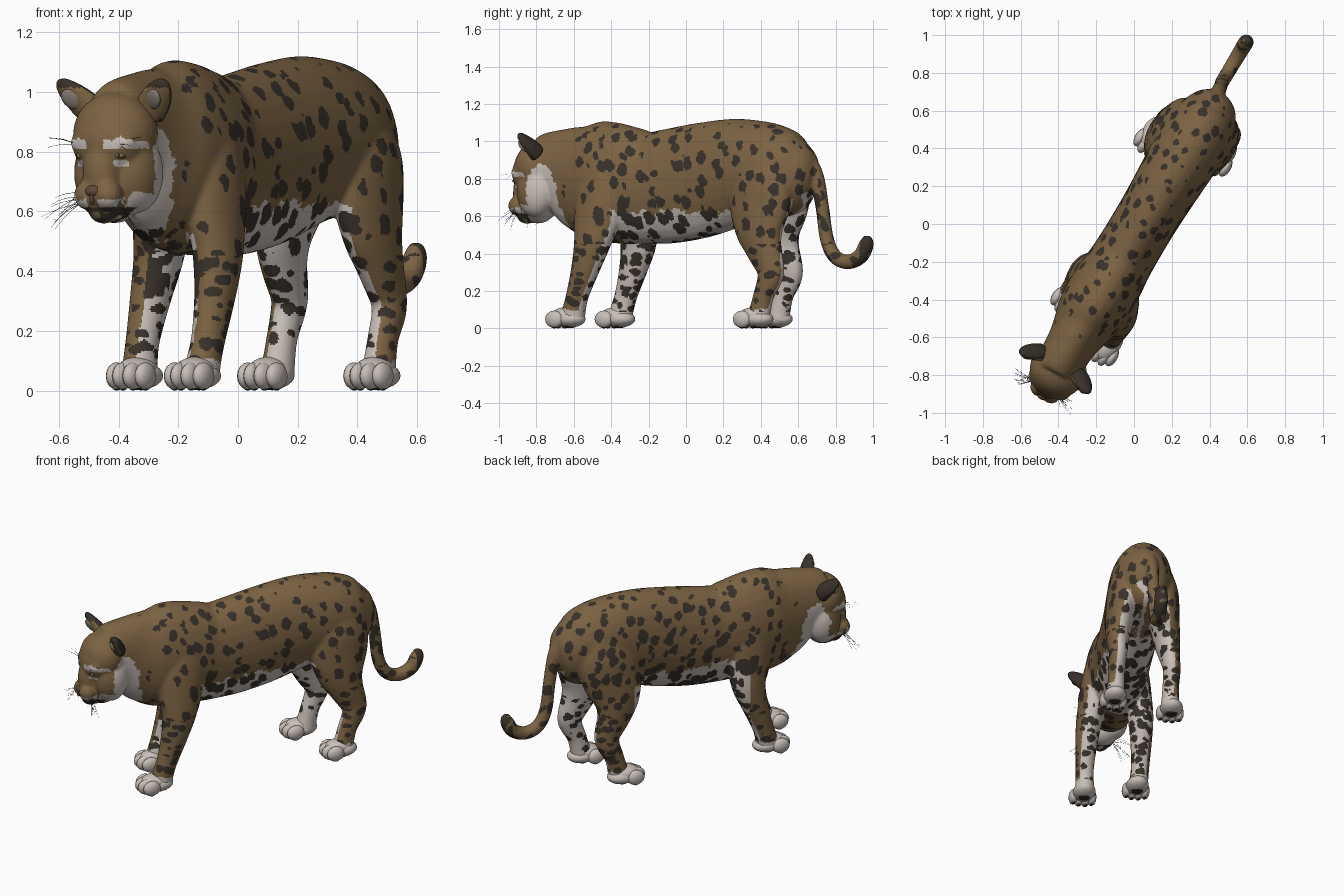
import bpy, bmesh, math, random
from mathutils import Vector, Matrix, noise

random.seed(4)
if "Cube" in bpy.data.objects:
    bpy.data.objects.remove(bpy.data.objects["Cube"])

# The animal is built along its own y axis, then turned to stand diagonally
PLACE = Matrix.Translation((0.05, 0, 0)) @ Matrix.Rotation(math.radians(-31), 4, 'Z')


def material(name, rgb):
    m = bpy.data.materials.new(name)
    m.use_nodes = True
    m.diffuse_color = (*rgb, 1)
    bsdf = m.node_tree.nodes["Principled BSDF"]
    bsdf.inputs["Base Color"].default_value = (*rgb, 1)
    bsdf.inputs["Roughness"].default_value = 0.8
    return m


TAN = material("tan fur", (0.20, 0.125, 0.055))
WHITE = material("pale fur", (0.58, 0.52, 0.48))
DARK = material("dark fur", (0.040, 0.031, 0.023))
PAD = material("paw pad", (0.03, 0.022, 0.02))
NOSE = material("nose skin", (0.12, 0.065, 0.045))
EYE = material("amber eye", (0.25, 0.17, 0.06))
EAR = material("inner ear", (0.24, 0.20, 0.17))


def add_object(name, data, *mats):
    ob = bpy.data.objects.new(name, data)
    bpy.context.collection.objects.link(ob)
    for m in mats:
        data.materials.append(m)
    ob.matrix_world = PLACE
    return ob


def finish(name, bm, *mats):
    me = bpy.data.meshes.new(name)
    bmesh.ops.recalc_face_normals(bm, faces=bm.faces)
    for f in bm.faces:
        f.smooth = True
    bm.to_mesh(me)
    bm.free()
    return add_object(name, me, *mats)


def ball(bm, centre, radii, rot=None, seg=24):
    m = Matrix.Translation(centre) @ (rot or Matrix()) @ Matrix.Diagonal((*radii, 1))
    bmesh.ops.create_uvsphere(bm, u_segments=seg, v_segments=seg // 2, radius=1, matrix=m)


def tube(bm, stations, steps=5, seg=28):
    """Smooth loft through (x, y, z, side radius, other radius)."""
    pts = [Vector(s) for s in stations]
    ext = [pts[0] * 2 - pts[1]] + pts + [pts[-1] * 2 - pts[-2]]
    line = []
    for a, b, c, d in zip(ext, ext[1:], ext[2:], ext[3:]):
        for i in range(steps):
            u = i / steps
            line.append(0.5 * (2 * b + (c - a) * u + (2 * a - 5 * b + 4 * c - d) * u * u
                               + (3 * b - a - 3 * c + d) * u ** 3))
    line.append(pts[-1])
    rings = []
    for i, p in enumerate(line):
        tangent = Vector((line[min(i + 1, len(line) - 1)] - line[max(i - 1, 0)])[:3]).normalized()
        other = tangent.cross(Vector((1, 0, 0))).normalized()
        side = other.cross(tangent)
        ring = []
        for k in range(seg):
            a = k * math.tau / seg
            ring.append(bm.verts.new(Vector(p[:3]) + side * (math.cos(a) * p[3])
                                     + other * (math.sin(a) * p[4])))
        rings.append(ring)
    for r, q in zip(rings, rings[1:]):
        for k in range(seg):
            bm.faces.new((r[k], r[(k + 1) % seg], q[(k + 1) % seg], q[k]))
    bm.faces.new(rings[0])
    bm.faces.new(rings[-1])


def leg(bm, stations, side, shift):
    moved = []
    for x, y, z, a, b in stations:
        moved.append((x * side, y + shift * min(1, (0.92 - z) / 0.45), z, a, b))
    tube(bm, moved)


body = bmesh.new()

# Trunk and neck: y, top, bottom, half width
trunk = [(-1.0, .96, .82, .06), (-.94, 1.01, .72, .11), (-.85, 1.055, .67, .125),
         (-.75, 1.083, .60, .132), (-.66, 1.1, .53, .15), (-.57, 1.112, .48, .175),
         (-.45, 1.1, .455, .185), (-.33, 1.073, .45, .18), (-.23, 1.05, .45, .17),
         (-.08, 1.07, .455, .166), (.1, 1.1, .485, .168), (.3, 1.122, .54, .178),
         (.45, 1.112, .57, .187), (.57, 1.085, .58, .182), (.68, 1.03, .60, .155),
         (.76, .96, .66, .11), (.8, .87, .74, .05)]
tube(body, [(0, y, (t + b) / 2, w, (t - b) / 2) for y, t, b, w in trunk])

# Legs
fore = [(.10, -.42, .88, .07, .11), (.122, -.45, .72, .085, .145), (.142, -.475, .56, .083, .13),
        (.158, -.492, .45, .077, .104), (.168, -.527, .32, .066, .08),
        (.171, -.573, .18, .056, .063), (.167, -.597, .1, .056, .065), (.163, -.61, .04, .06, .07)]
hind = [(.08, .55, .92, .08, .12), (.11, .55, .78, .096, .175), (.125, .538, .65, .09, .18),
        (.14, .545, .53, .08, .147), (.15, .575, .43, .068, .108), (.155, .62, .32, .056, .082),
        (.16, .617, .26, .053, .07), (.16, .582, .18, .05, .058), (.16, .56, .1, .053, .06),
        (.16, .545, .04, .058, .07)]
leg(body, fore, 1, 0)
leg(body, fore, -.88, .11)
leg(body, hind, 1, 0)
leg(body, hind, -1.15, -.085)

# Tail
tube(body, [(-.01, .74, .93, .04, .04), (-.02, .80, .82, .04, .04), (-.025, .835, .65, .037, .037),
            (-.03, .86, .48, .038, .038), (-.03, .91, .385, .039, .039),
            (-.03, .99, .355, .04, .04), (-.03, 1.07, .385, .042, .042),
            (-.03, 1.107, .45, .041, .041), (-.03, 1.115, .495, .022, .022)], seg=20)

# Head masses, turned very slightly to the left
MID = .01
ball(body, (MID, -.91, .86), (.148, .13, .14))
ball(body, (MID, -.965, .83), (.128, .085, .11))
ball(body, (MID, -1.0, .73), (.066, .062, .115))
ball(body, (MID, -.985, .605), (.052, .058, .047))
ball(body, (MID, -.92, .645), (.095, .10, .085))
for k in (-1, 1):
    ball(body, (MID + k * .075, -.89, .73), (.078, .105, .135))
    ball(body, (MID + k * .036, -1.022, .655), (.052, .052, .052))
    ball(body, (MID + k * .074, -.992, .83), (.05, .04, .03))

# Fuse into one soft skin
skin = finish("body", body)
remesh = skin.modifiers.new("fuse", 'REMESH')
remesh.mode = 'VOXEL'
remesh.voxel_size = 0.0065
remesh.use_smooth_shade = True
soften = skin.modifiers.new("soften", 'SMOOTH')
soften.factor = 0.5
soften.iterations = 26
graph = bpy.context.evaluated_depsgraph_get()
fused = bpy.data.meshes.new_from_object(skin.evaluated_get(graph))
skin.modifiers.clear()
skin.data = fused
fused.materials.clear()
for m in (TAN, WHITE, DARK):
    fused.materials.append(m)


def outward(c, n):
    return n.x * (1 if c.x > 0 else -1)


def is_pale(c, n, edge):
    x, y, z = c
    out = outward(c, n)
    if y > .78 and (z < .62 or y > .82):
        return False
    if y < -.70 and z > .54:                              # face and throat
        x = abs(x - MID)
        cheek = x > .06 and ((y + .815) / .09) ** 2 + ((z - .72) / .155) ** 2 < 1 + edge * 16
        brow = y < -.92 and .035 < x < .14 and .812 < z < .842 + edge * .4
        lip = y < -.98 and x > .02 and .615 < z < .648 + edge
        under = n.z < -.35 and z < .68 and y > -.97
        tear = y < -.97 and .06 < x < .1 and .748 < z < .772
        throat = y > -.9 and x < .1 and z < .66 + edge and n.y < -.2
        return cheek or brow or lip or under or tear or throat
    if y < -.55 and .47 < z < .72 + edge and n.y < -.4 + edge * 5 and abs(x) < .1:
        return True                                       # chest
    if z < .1 + edge * .5:
        return True
    if y > .38:                                           # hind legs and rump
        inner = .3 if z < .4 else .1
        return z < .72 + edge and (out < inner + edge * 3 or (n.y > .85 and z > .5 and abs(x) < .1))
    if y < -.36:                                          # forelegs
        return z < .60 + edge and (out < -.38 + edge * 4 + max(0, n.y) or n.y > .7)
    return z < .625 + edge


def is_dark(c, n, pale, blotch):
    x, y, z = c
    if y > 1.09 or (y > 1.0 and n.y > .2):                # tail tip
        return blotch > -.3
    if y < -.70 and z > .54:                              # mouth and chin
        return y < -.93 and (.598 < z < .614 or (z < .6 and blotch > -.1))
    if z < .09:
        return False
    if outward(c, n) < -.3 and .31 < z < .47 and y < (-.41 if x < 0 else -.5) and blotch > -.25:
        return y > -.65                                   # inner elbow patch
    size = .395
    if y < -.45 and z > .6:
        size = .34 if y > -.6 else .2
        if pale:
            size = .4
    elif pale and abs(y) < .42:
        size = .48
    elif z > 1.06:
        size = .31
    elif z < .7:
        size = .42
    stretch = 21 if z < .45 else 11.5
    p = Vector((x * 14, y * 14 + z * 3, z * stretch))
    p += Vector((0, 1, 1)) * blotch * .22
    return noise.voronoi(p)[0][0] < size


# Coat pattern
for f in fused.polygons:
    c, n = f.center.copy(), f.normal.copy()
    edge = noise.noise(c * 18) * .03 + noise.noise(c * 50) * .02
    pale = is_pale(c, n, edge)
    f.material_index = 2 if is_dark(c, n, pale, noise.noise(c * 28)) else int(pale)

# Paws with four toes and dark pads
for name, px, py in (("front_left", .165, -.645), ("front_right", -.138, -.518),
                     ("hind_left", .163, .525), ("hind_right", -.195, .43)):
    paw, pads = bmesh.new(), bmesh.new()
    ball(paw, (px, py + .02, .05), (.068, .09, .045))
    ball(paw, (px, py - .005, .068), (.062, .085, .045))
    ball(pads, (px, py + .02, .013), (.036, .034, .012))
    for dx, dy in ((-.056, -.045), (-.02, -.064), (.02, -.064), (.056, -.045)):
        ball(paw, (px + dx, py + dy, .049), (.028, .054, .046), seg=16)
        ball(pads, (px + dx, py + dy, .009), (.011, .019, .009), seg=12)
    finish(name + "_paw", paw, WHITE)
    finish(name + "_pads", pads, PAD)

# Ears lean out and forward, tan in front and dark behind; eyes sit under the brows
for k, side in ((1, "left"), (-1, "right")):
    ear, inner = bmesh.new(), bmesh.new()
    tube(ear, [(k * .112, -.86, .935, .055, .04), (k * .145, -.878, .97, .055, .035),
               (k * .178, -.9, 1.005, .044, .026), (k * .2, -.916, 1.03, .025, .016),
               (k * .207, -.922, 1.038, .008, .006)], seg=20)
    lean = Matrix.Rotation(k * math.radians(42), 4, 'Y') @ Matrix.Rotation(math.radians(28), 4, 'X')
    ball(inner, (k * .16, -.914, .976), (.03, .013, .04), lean)
    ear_object = finish(side + "_ear", ear, DARK, TAN)
    for f in ear_object.data.polygons:
        f.material_index = int(f.normal.y < -.3 and f.center.z < 1.015)
    finish(side + "_inner_ear", inner, EAR)
    rim, eye, pupil = bmesh.new(), bmesh.new(), bmesh.new()
    turn = Matrix.Rotation(k * math.radians(35), 4, 'Z')
    ball(rim, (MID + k * .077, -1.007, .788), (.028, .014, .015), turn, 16)
    ball(eye, (MID + k * .078, -1.013, .788), (.017, .014, .011), turn, 16)
    ball(pupil, (MID + k * .08, -1.022, .788), (.006, .007, .007), turn, 12)
    finish(side + "_eye_rim", rim, DARK)
    finish(side + "_eye", eye, EYE)
    finish(side + "_pupil", pupil, PAD)

# Nose
nose = bmesh.new()
ball(nose, (MID, -1.056, .668), (.03, .02, .02))
ball(nose, (MID, -1.062, .645), (.007, .012, .025), seg=12)
finish("nose", nose, NOSE)

# Whiskers on the muzzle and brows
hairs = bpy.data.curves.new("whiskers", 'CURVE')
hairs.dimensions = '3D'
hairs.bevel_depth = 0.001
hairs.bevel_resolution = 0
for k in (-1, 1):
    for i in range(13):
        brow = i > 9
        root = Vector((k * .07, -1.01, .82 if brow else .625 + .012 * (i % 4)))
        reach = Vector((k * random.uniform(.05, .12), random.uniform(-.07, .02),
                        random.uniform(-.02, .03) if brow else random.uniform(-.11, .0)))
        hair = hairs.splines.new('POLY')
        hair.points.add(4)
        for j, p in enumerate(hair.points):
            u = j / 4
            p.co = (*(root + reach * u + Vector((0, 0, .03 * u * (1 - u)))), 1)
            p.radius = 1 - .6 * u
add_object("whiskers", hairs, DARK)
